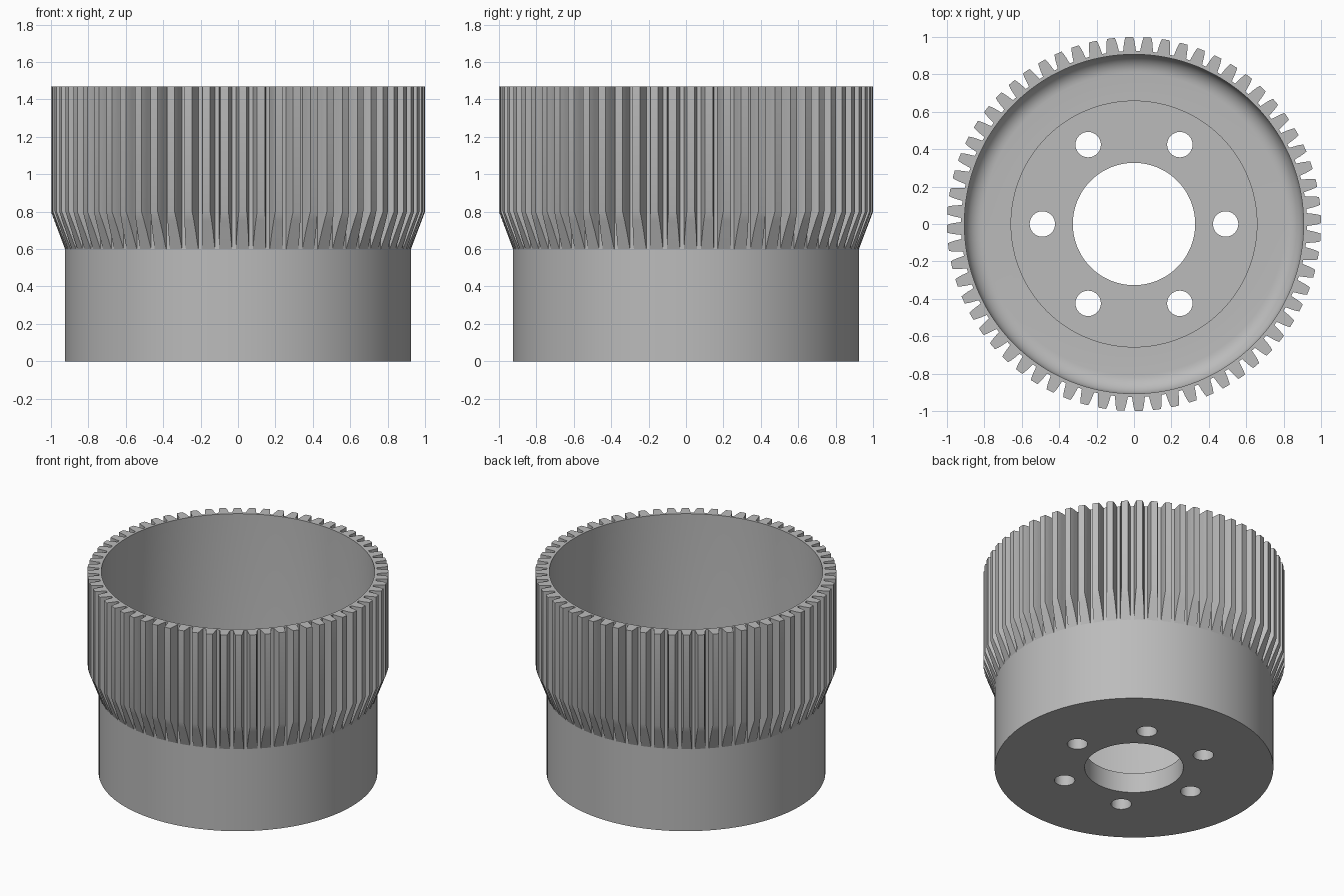
import bpy, bmesh, math

if "Cube" in bpy.data.objects:
    bpy.data.objects.remove(bpy.data.objects["Cube"])

TEETH = 64
TOP = 1.47
WALL_R, INNER_R, TIP_R = 0.925, 0.907, 1.0

steel = bpy.data.materials.new("plain grey")
steel.use_nodes = True
GREY = (0.5, 0.5, 0.5, 1)
steel.diffuse_color = GREY
steel.node_tree.nodes["Principled BSDF"].inputs["Base Color"].default_value = GREY


def make_object(name, bm):
    bmesh.ops.recalc_face_normals(bm, faces=bm.faces)
    mesh = bpy.data.meshes.new(name)
    bm.to_mesh(mesh)
    bm.free()
    obj = bpy.data.objects.new(name, mesh)
    mesh.materials.append(steel)
    bpy.context.collection.objects.link(obj)
    return obj


def lathe(name, profile, steps):
    """Spin a closed (radius, height) outline around z."""
    bm = bmesh.new()
    rings = []
    for i in range(steps):
        a = math.tau * i / steps
        rings.append([bm.verts.new((r * math.cos(a), r * math.sin(a), z)) for r, z in profile])
    for i in range(steps):
        p, q = rings[i], rings[(i + 1) % steps]
        for j in range(len(profile)):
            k = (j + 1) % len(profile)
            bm.faces.new((p[j], q[j], q[k], p[k]))
    return make_object(name, bm)


# Thin-walled cup: flat base, thicker hub, filleted inner corner
FLOOR, HUB, FILLET = 0.08, 0.146, 0.1
outline = [(0.327, 0), (WALL_R, 0), (WALL_R, TOP), (INNER_R, TOP)]
for i in range(9):
    a = math.pi / 2 * i / 8
    outline.append((INNER_R - FILLET + FILLET * math.cos(a), FLOOR + FILLET - FILLET * math.sin(a)))
outline += [(0.66, FLOOR), (0.66, HUB), (0.327, HUB)]
cup = lathe("cup_body", outline, 128)

# Six bolt holes through the hub
bm = bmesh.new()
for i in range(6):
    a = math.tau * i / 6
    made = bmesh.ops.create_cone(bm, cap_ends=True, segments=32, radius1=0.068, radius2=0.068, depth=1)
    bmesh.ops.translate(bm, verts=made["verts"], vec=(0.49 * math.cos(a), 0.49 * math.sin(a), 0))
cutter = make_object("bolt_hole_cutter", bm)
cutter.hide_render = True
cut = cup.modifiers.new("bolt_holes", "BOOLEAN")
cut.operation = "DIFFERENCE"
cut.solver = "EXACT"
cut.object = cutter
bpy.context.view_layer.objects.active = cup
bpy.ops.object.modifier_apply(modifier=cut.name)
bpy.data.objects.remove(cutter)

# Ring of teeth, each tapering outwards, with a sloped lower end
bm = bmesh.new()
LEVELS = [(0.918, 0.036), (0.935, 0.033), (0.96, 0.030), (0.982, 0.026), (TIP_R, 0.021)]
for t in range(TEETH):
    a = math.tau * (t + 0.26) / TEETH
    c, s = math.cos(a), math.sin(a)
    cols = {}
    for side in (-1, 1):
        for i, (r, w) in enumerate(LEVELS):
            low = 0.6 + 0.2 * (r - WALL_R) / (TIP_R - WALL_R)
            x, y = math.sqrt(r * r - w * w), side * w
            cols[side, i] = [bm.verts.new((x * c - y * s, x * s + y * c, z)) for z in (low, TOP)]
    for i in range(len(LEVELS) - 1):
        l0, l1, r0, r1 = cols[-1, i], cols[-1, i + 1], cols[1, i], cols[1, i + 1]
        bm.faces.new((l0[0], l1[0], l1[1], l0[1]))
        bm.faces.new((r0[0], r0[1], r1[1], r1[0]))
        bm.faces.new((l0[1], l1[1], r1[1], r0[1]))
        bm.faces.new((l0[0], r0[0], r1[0], l1[0]))
    last = len(LEVELS) - 1
    for i in (0, last):
        l, r = cols[-1, i], cols[1, i]
        bm.faces.new((l[0], r[0], r[1], l[1]))
teeth = make_object("outer_teeth", bm)

# Smooth shading on curved surfaces, sharp elsewhere
bpy.ops.object.select_all(action="DESELECT")
for obj in (cup, teeth):
    obj.select_set(True)
bpy.context.view_layer.objects.active = cup
bpy.ops.object.shade_smooth_by_angle(angle=math.radians(25))
